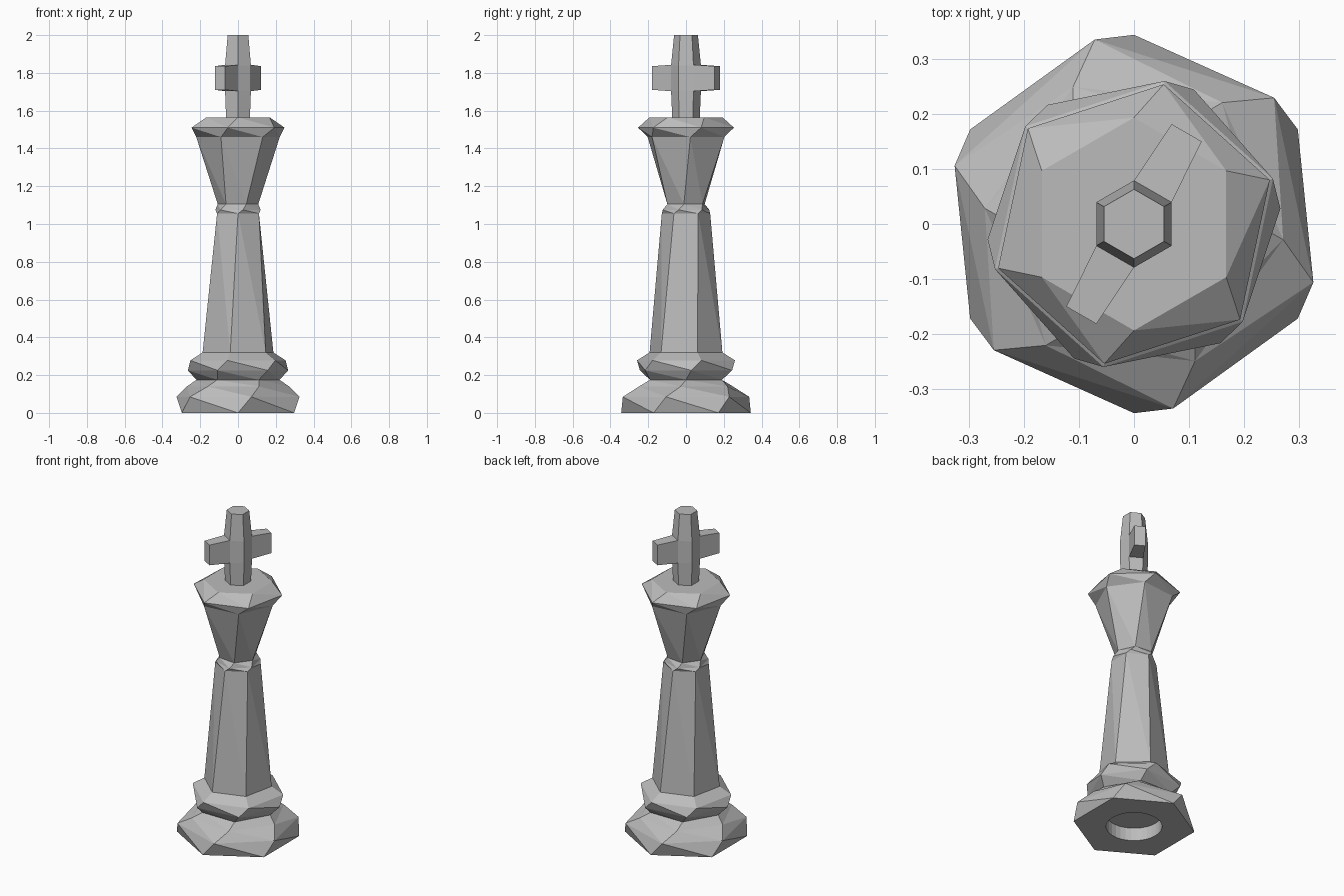
import bpy
import bmesh
from math import cos, sin, radians, pi
from mathutils import Matrix, Vector

if "Cube" in bpy.data.objects:
    bpy.data.objects.remove(bpy.data.objects["Cube"], do_unlink=True)

# One plain grey for the whole piece
GREY = (0.5, 0.5, 0.5, 1)
grey = bpy.data.materials.new("light_grey")
grey.use_nodes = True
grey.diffuse_color = GREY
grey.node_tree.nodes["Principled BSDF"].inputs["Base Color"].default_value = GREY


def finish(bm, name):
    bmesh.ops.recalc_face_normals(bm, faces=bm.faces)
    mesh = bpy.data.meshes.new(name)
    bm.to_mesh(mesh)
    bm.free()
    mesh.materials.append(grey)
    obj = bpy.data.objects.new(name, mesh)
    bpy.context.collection.objects.link(obj)
    return obj


def twisted_hexagon(name, rings):
    """Capped loft of hexagons; each ring is (height, radius, turn in degrees)."""
    bm = bmesh.new()
    loops = []
    for z, r, turn in rings:
        angles = [radians(turn) + i * pi / 3 for i in range(6)]
        loops.append([bm.verts.new((r * cos(a), r * sin(a), z)) for a in angles])
    for (low, high), (ra, rb) in zip(zip(loops, loops[1:]), zip(rings, rings[1:])):
        for i in range(6):
            j = (i + 1) % 6
            if ra[2] == rb[2]:
                bm.faces.new((low[i], low[j], high[j], high[i]))
            else:
                # Crease along the shorter diagonal of the twisted side
                bm.faces.new((low[i], low[j], high[i]))
                bm.faces.new((low[j], high[j], high[i]))
    bm.faces.new(loops[0][::-1])
    bm.faces.new(loops[-1])
    return finish(bm, name)


# Body parts, each turning a little further than the one below
base = twisted_hexagon("base", [
    (0, 0.343, 30), (0.085, 0.342, 42), (0.14, 0.272, 54), (0.175, 0.22, 60)])
twisted_hexagon("collar", [
    (0.175, 0.22, 60), (0.225, 0.267, 66), (0.278, 0.265, 78), (0.32, 0.197, 78)])
twisted_hexagon("shaft", [
    (0.32, 0.197, 78), (1.055, 0.128, 90), (1.075, 0.126, 102), (1.105, 0.108, 114)])
twisted_hexagon("crown", [
    (1.105, 0.108, 114), (1.46, 0.222, 126), (1.51, 0.259, 138), (1.565, 0.193, 150)])

# Cross: tapered hexagonal post and two flared arms
twisted_hexagon("cross_post", [
    (1.565, 0.073, 30), (1.705, 0.079, 30), (1.84, 0.079, 30), (2.0, 0.063, 30)])

for side, turn in (("back", 60), ("front", 240)):
    bm = bmesh.new()
    bmesh.ops.create_cube(bm, size=1)
    for v in bm.verts:
        outer = v.co.x > 0
        width, height = (0.063, 0.125) if outer else (0.079, 0.14)
        v.co = Vector((0.191 if outer else 0.066, v.co.y * width, v.co.z * height + 1.773))
    bm.transform(Matrix.Rotation(radians(turn), 4, "Z"))
    finish(bm, "cross_arm_" + side)

# Round recess under the base
bm = bmesh.new()
bmesh.ops.create_cone(bm, cap_ends=True, segments=32, radius1=0.157, radius2=0.157,
                      depth=0.16)
cutter = finish(bm, "recess_cutter")
cutter.hide_render = True
cut = base.modifiers.new("recess", "BOOLEAN")
cut.operation = "DIFFERENCE"
cut.solver = "EXACT"
cut.object = cutter
bpy.context.view_layer.objects.active = base
bpy.ops.object.modifier_apply(modifier=cut.name)
bpy.data.objects.remove(cutter, do_unlink=True)
